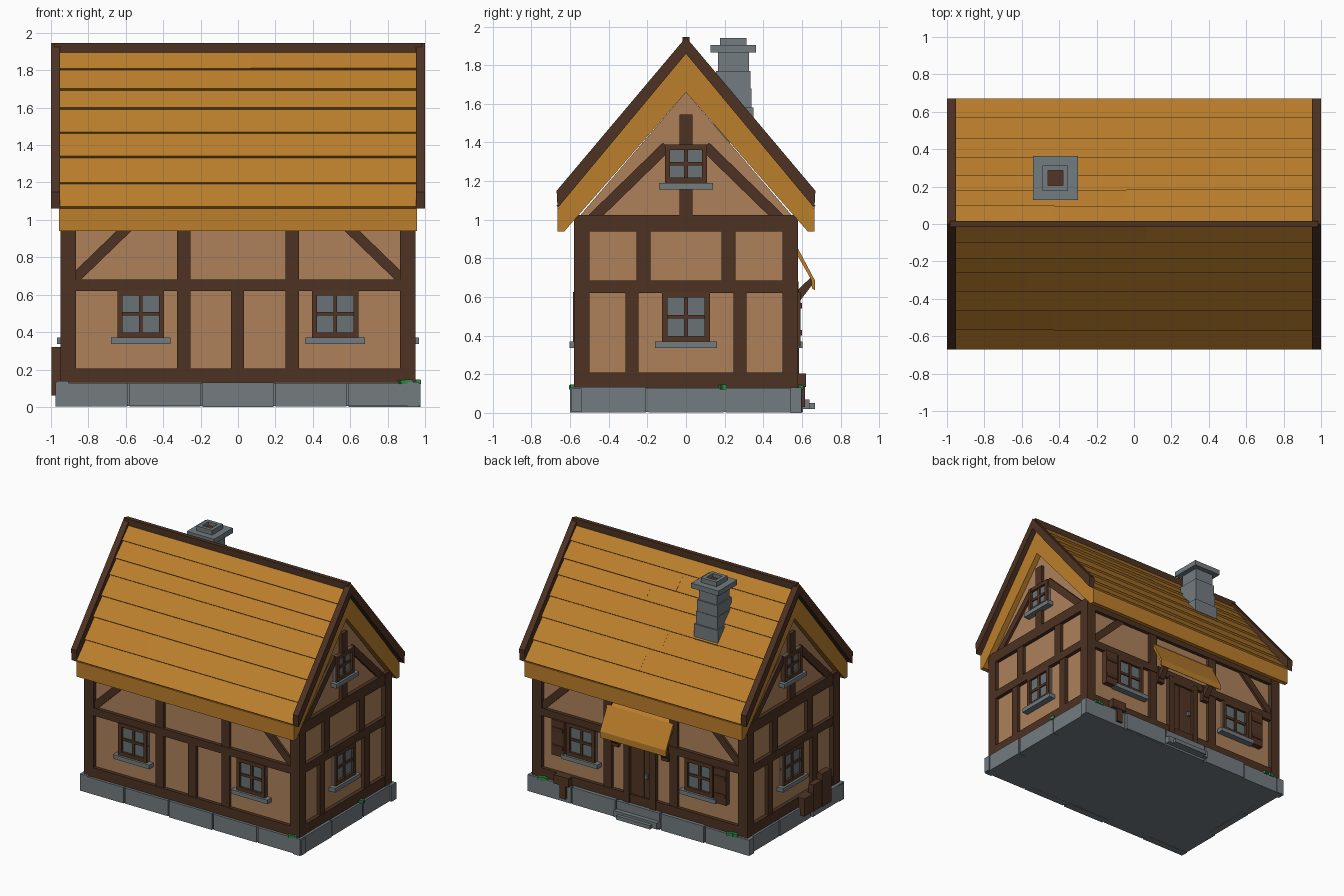
import bpy, bmesh, math, random
from mathutils import Matrix, Vector

if "Cube" in bpy.data.objects:
    bpy.data.objects.remove(bpy.data.objects["Cube"])

random.seed(4)
COL = {
    "stone": (0.17, 0.20, 0.215), "timber": (0.075, 0.032, 0.016), "plaster": (0.42, 0.22, 0.105),
    "thatch": (0.50, 0.21, 0.025), "wood": (0.085, 0.036, 0.018), "glass": (0.14, 0.17, 0.18),
    "moss": (0.03, 0.25, 0.06),
}
parts = {}


def mesh_for(name, col):
    if name not in parts:
        parts[name] = (bmesh.new(), col)
    return parts[name][0]


def put_box(name, col, M, lo, hi):
    lo, hi = Vector(lo), Vector(hi)
    S = Matrix.Diagonal((*(hi - lo), 1))
    bmesh.ops.create_cube(mesh_for(name, col), size=1, matrix=M @ Matrix.Translation((lo + hi) / 2) @ S)


def prism(name, col, pts, x0, x1):
    """Extrude a (y, z) profile along x."""
    bm = mesh_for(name, col)
    f = bm.faces.new([bm.verts.new((x0, y, z)) for y, z in pts])
    g = bmesh.ops.extrude_face_region(bm, geom=[f])["geom"]
    bmesh.ops.translate(bm, vec=(x1 - x0, 0, 0), verts=[v for v in g if isinstance(v, bmesh.types.BMVert)])


I = Matrix.Identity(4)
# Wall frames: local x runs along the wall, local -y points outward
FRONT, RIGHT, BACK, LEFT = [Matrix.Rotation(math.radians(a), 4, 'Z') for a in (0, 90, 180, 270)]


def on_wall(name, col, M, u0, u1, z0, z1, d0, d1):
    put_box(name, col, M, (u0, -d1, z0), (u1, -d0, z1))


def brace(M, a, b, w, d0, d1, name="timber_braces", col="timber"):
    a, b = Vector((a[0], 0, a[1])), Vector((b[0], 0, b[1]))
    L = (b - a).length
    R = Matrix.Rotation(-math.atan2(b.z - a.z, b.x - a.x), 4, 'Y')
    put_box(name, col, M @ Matrix.Translation((a + b) / 2) @ R, (-L / 2, -d1, -w / 2), (L / 2, -d0, w / 2))


def window(M, u, z0, z1, w, d, sill):
    f = 0.028
    on_wall("window_glass", "glass", M, u - w, u + w, z0, z1, d - 0.05, d - 0.015)
    for a, b in ((u - w, u - w + f), (u + w - f, u + w)):
        on_wall("window_frames", "wood", M, a, b, z0, z1, d - 0.04, d + 0.005)
    for a, b in ((z0, z0 + f), (z1 - f, z1)):
        on_wall("window_frames", "wood", M, u - w + f, u + w - f, a, b, d - 0.04, d + 0.004)
    zc = (z0 + z1) / 2
    on_wall("window_bars", "wood", M, u - 0.01, u + 0.01, z0, z1, d - 0.04, d - 0.004)
    on_wall("window_bars", "wood", M, u - w, u + w, zc - 0.01, zc + 0.01, d - 0.04, d - 0.006)
    on_wall("window_sills", "stone", M, u - sill, u + sill, z0 - 0.033, z0, d - 0.04, d + 0.022)


# Stone foundation
put_box("foundation_core", "stone", I, (-0.955, -0.585, 0.004), (0.955, 0.585, 0.125))
for M, half, d, n in ((FRONT, 0.975, 0.60, 5), (BACK, 0.975, 0.60, 5), (RIGHT, 0.6, 0.965, 3), (LEFT, 0.6, 0.965, 3)):
    step = 2 * half / n
    for i in range(n):
        u = -half + i * step
        j = random.uniform(-0.007, 0.008)
        on_wall("foundation_blocks", "stone", M, u + (0.006 if i else 0), u + step - (0.006 if i < n - 1 else 0),
                abs(j) * 0.7, 0.132 + j * 0.8, d - 0.06, d + j)

# Plaster body with gables
prism("plaster_walls", "plaster", [(-0.55, 0.12), (0.55, 0.12), (0.55, 1.02), (0, 1.66), (-0.55, 1.02)], -0.915, 0.915)

# Corner posts
for sx in (-1, 1):
    for sy in (-1, 1):
        put_box("corner_posts", "timber", Matrix.Translation((sx * 0.907, sy * 0.54, 0)),
                (-0.041, -0.041, 0.13), (0.041, 0.041, 1.02))

# Long walls
for M in (FRONT, BACK):
    for z0, z1 in ((0.13, 0.205), (0.62, 0.68), (0.94, 1.02)):
        on_wall("long_beams", "timber", M, -0.9, 0.9, z0, z1, 0.52, 0.578)
    for s in (-1, 1):
        on_wall("long_posts", "timber", M, s * 0.29 - 0.035, s * 0.29 + 0.035, 0.2, 0.96, 0.52, 0.574)
        brace(M, (s * 0.9, 0.66), (s * 0.58, 0.97), 0.055, 0.52, 0.57)
        window(M, s * 0.52, 0.37, 0.625, 0.125, 0.58, 0.16)
on_wall("long_posts", "timber", FRONT, -0.037, 0.033, 0.2, 0.64, 0.52, 0.574)

# Gable walls
for M in (RIGHT, LEFT):
    for z0, z1 in ((0.13, 0.21), (0.62, 0.685), (0.94, 1.025)):
        h = 0.575
        on_wall("gable_beams", "timber", M, -h, h, z0, z1, 0.88, 0.945)
    for s in (-1, 1):
        on_wall("gable_posts", "timber", M, s * 0.28 - 0.033, s * 0.28 + 0.033, 0.2, 0.64, 0.88, 0.941)
        on_wall("gable_posts", "timber", M, s * 0.22 - 0.035, s * 0.22 + 0.035, 0.66, 0.96, 0.88, 0.941)
        brace(M, (s * 0.49, 1.0), (s * 0.1, 1.38), 0.055, 0.88, 0.935)
    on_wall("gable_posts", "timber", M, -0.034, 0.034, 1.0, 1.17, 0.88, 0.941)
    on_wall("gable_posts", "timber", M, -0.034, 0.034, 1.37, 1.545, 0.88, 0.941)
    window(M, 0, 0.37, 0.625, 0.125, 0.945, 0.16)
    window(M, 0, 1.19, 1.39, 0.11, 0.945, 0.14)

# Roof slab
prism("roof_slab", "thatch", [(0, 1.9), (0.655, 1.06), (0.665, 1.06), (0.665, 0.94), (0.63, 0.94), (0, 1.66),
                              (-0.63, 0.94), (-0.665, 0.94), (-0.665, 1.06), (-0.655, 1.06)], -0.957, 0.957)

# Overlapping roof boards, each course in two lengths
n = Vector((0.85, 0.655)).normalized()
rows = [1.06, 1.19, 1.33, 1.46, 1.59, 1.69, 1.80, 1.91]
for s in (-1, 1):
    for za, zb in zip(rows, rows[1:]):
        a, b = [Vector((0.655 * (1.91 - z) / 0.85, z)) for z in (za, zb)]
        split = random.uniform(-0.7, 0.7)
        for x0, x1 in ((-0.953, split), (split, 0.953)):
            t = random.uniform(0.015, 0.02)
            pts = [a + n * t, b + n * 0.002, b - n * 0.015, a - n * 0.015]
            prism("roof_boards", "thatch", [(s * p.x, p.y) for p in pts], x0, x1)

# Verge boards and ridge
chevron = [(0, 1.945), (0.67, 1.15), (0.665, 1.06), (0, 1.86), (-0.665, 1.06), (-0.67, 1.15)]
for x0, x1 in ((-1, -0.952), (0.952, 1)):
    prism("verge_boards", "timber", chevron, x0, x1)
put_box("ridge_beam", "timber", I, (-0.985, -0.017, 1.88), (0.985, 0.017, 1.947))

# Chimney of stacked stones with cap and flue
C = Matrix.Translation((-0.42, 0.245, 0))
for z0, z1, h in ((1.40, 1.58, 0.105), (1.58, 1.68, 0.094), (1.68, 1.77, 0.09), (1.77, 1.87, 0.08)):
    put_box("chimney_shaft", "stone", C, (-h, -h, z0), (h, h, z1))
put_box("chimney_cap", "stone", C, (-0.12, -0.118, 1.865), (0.12, 0.118, 1.905))
for i in range(4):
    put_box("chimney_pot", "stone", C @ Matrix.Rotation(i * math.pi / 2, 4, 'Z'),
            (-0.068, -0.068, 1.9), (0.04, -0.04, 1.942))
put_box("chimney_flue", "wood", C, (-0.041, -0.041, 1.9), (0.041, 0.041, 1.915))

# Back door
for i in range(3):
    u = -0.09 + i * 0.06
    on_wall("door_planks", "wood", BACK, u + 0.002, u + 0.058, 0.135, 0.6, 0.53, 0.566 + 0.004 * (i == 1))
for s in (-1, 1):
    on_wall("door_frame", "timber", BACK, s * 0.115 - 0.025, s * 0.115 + 0.025, 0.13, 0.64, 0.52, 0.586)
on_wall("door_frame", "timber", BACK, -0.14, 0.14, 0.59, 0.64, 0.52, 0.584)
on_wall("door_handle", "glass", BACK, 0.045, 0.068, 0.36, 0.395, 0.56, 0.585)
on_wall("door_steps", "stone", BACK, -0.19, 0.19, 0.02, 0.07, 0.58, 0.64)
on_wall("door_steps", "stone", BACK, -0.15, 0.15, 0.02, 0.05, 0.6, 0.668)

# Door hood and brackets
prism("door_hood", "thatch", [(0.55, 0.885), (0.575, 0.86), (0.668, 0.685), (0.668, 0.635), (0.652, 0.645),
                              (0.648, 0.69), (0.56, 0.845)], -0.29, 0.29)
for x in (-0.22, 0.22):
    prism("hood_brackets", "timber", [(0.56, 0.58), (0.59, 0.58), (0.655, 0.665), (0.645, 0.7), (0.56, 0.62)],
          x - 0.022, x + 0.022)
    on_wall("hood_brackets", "timber", BACK, x - 0.03, x + 0.03, 0.55, 0.68, 0.55, 0.583)

# Open shutters beside the back windows
for s in (-1, 1):
    on_wall("shutters", "wood", BACK, s * 0.715 - 0.055, s * 0.715 + 0.055, 0.345, 0.625, 0.545, 0.594)
    for z in (0.40, 0.54):
        on_wall("shutter_battens", "timber", BACK, s * 0.715 - 0.05, s * 0.715 + 0.05, z, z + 0.03, 0.59, 0.6)

# Boards leaning on the left wall, small post trough at the back
for u, w, z0, z1, d in ((0.12, 0.055, 0.07, 0.21, 0.998), (0.24, 0.05, 0.06, 0.27, 0.99), (0.35, 0.055, 0.06, 0.32, 0.996)):
    on_wall("leaning_boards", "wood", LEFT, u - w, u + w, z0, z1, 0.945, d)
put_box("back_trough", "wood", I, (0.60, 0.56, 0.135), (0.73, 0.622, 0.205))
put_box("back_trough", "wood", I, (0.63, 0.59, 0.03), (0.68, 0.617, 0.14))

# Moss patches on the foundation
for x, y in ((0.89, -0.585), (0.85, 0.59), (-0.82, 0.59), (0.955, 0.19)):
    for k in range(4):
        T = Matrix.Translation((x + random.uniform(-0.03, 0.03) * (abs(y) > 0.3), y, 0.134))
        put_box("moss", "moss", T @ Matrix.Rotation(random.uniform(0, 0.5), 4, 'Z'),
                (-0.02, -0.014, -0.012), (0.02, 0.014, 0.006 + 0.002 * k))

# Turn every part into an object
mats = {}
for k, c in COL.items():
    mats[k] = bpy.data.materials.new(k)
    mats[k].diffuse_color = (*c, 1)
for name, (bm, col) in parts.items():
    bmesh.ops.recalc_face_normals(bm, faces=bm.faces[:])
    me = bpy.data.meshes.new(name)
    bm.to_mesh(me)
    bm.free()
    me.materials.append(mats[col])
    bpy.context.collection.objects.link(bpy.data.objects.new(name, me))

for m in bpy.data.materials:
    if m.users and not m.is_grease_pencil:
        m.use_nodes = True
        m.node_tree.nodes["Principled BSDF"].inputs["Base Color"].default_value = m.diffuse_color
